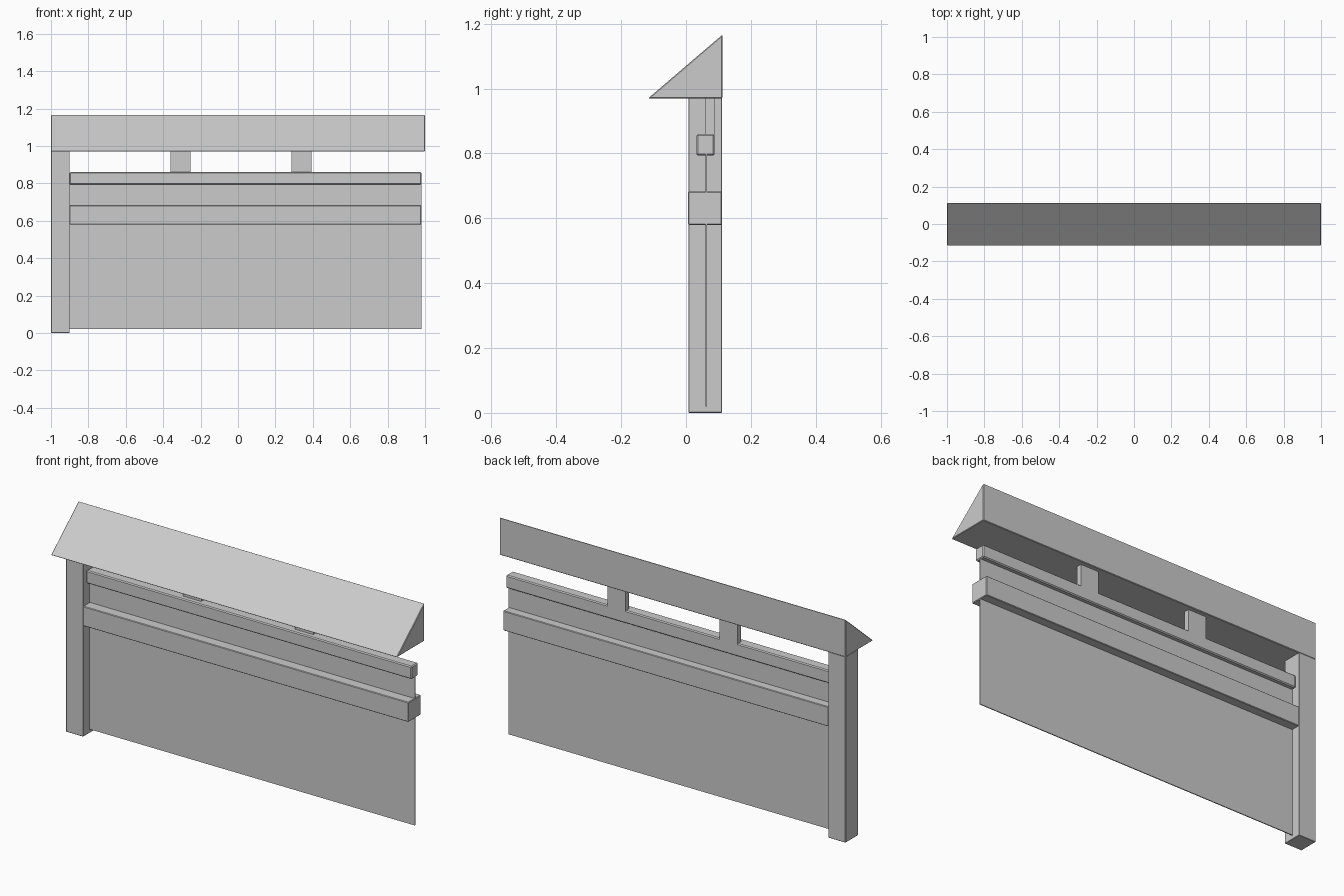
import bpy

if "Cube" in bpy.data.objects:
    bpy.data.objects.remove(bpy.data.objects["Cube"])


def bevel(obj, width):
    mod = obj.modifiers.new("edge_bevel", "BEVEL")
    mod.width = width
    mod.segments = 1
    mod.limit_method = 'ANGLE'


def extrude_x(name, profile, x0, x1, width=0.0):
    """Extrude a counter-clockwise (y, z) profile from x0 to x1."""
    n = len(profile)
    verts = [(x, y, z) for x in (x0, x1) for y, z in profile]
    faces = [tuple(reversed(range(n))), tuple(range(n, 2 * n))]
    faces += [(i, (i + 1) % n, n + (i + 1) % n, n + i) for i in range(n)]
    mesh = bpy.data.meshes.new(name)
    mesh.from_pydata(verts, [], faces)
    obj = bpy.data.objects.new(name, mesh)
    bpy.context.collection.objects.link(obj)
    if width:
        bevel(obj, width)
    return obj


def box(name, x, y, z, width=0.0):
    profile = [(y[0], z[0]), (y[1], z[0]), (y[1], z[1]), (y[0], z[1])]
    return extrude_x(name, profile, x[0], x[1], width)


WALL_X = (-0.90, 0.98)

# Corner post at the left end
box("post", (-1.0, -0.90), (0.008, 0.111), (0.0, 0.972), 0.002)

# Thin wall panel hanging between the rails and the ground
box("wall_panel", WALL_X, (0.06, 0.065), (0.02, 0.80))

# Horizontal rails
box("lower_rail", WALL_X, (0.006, 0.111), (0.58, 0.683), 0.003)
box("upper_rail", WALL_X, (0.032, 0.088), (0.793, 0.86), 0.005)

# Short blocks carrying the roof
for i, x in enumerate((-0.307, 0.34)):
    box(f"support_block_{i + 1}", (x - 0.053, x + 0.053), (0.06, 0.088), (0.85, 0.975))

# Sloped roof, a right-angled wedge with its tall side at the back
extrude_x("roof", [(-0.117, 0.97), (0.112, 0.97), (0.112, 1.166)], -1.0, 1.0, 0.003)
